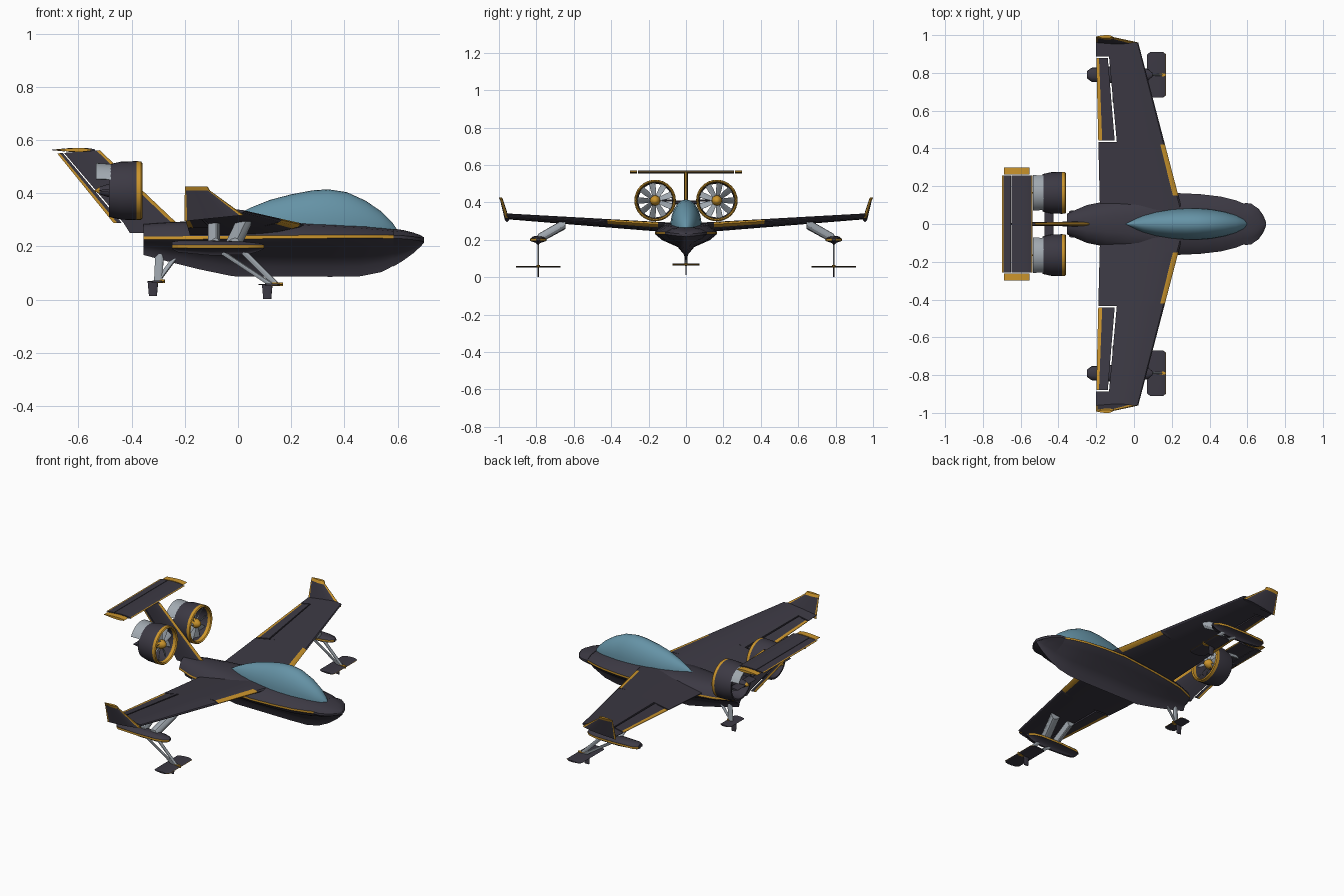
import bpy, bmesh, math
from mathutils import Vector

cube = bpy.data.objects.get("Cube")
if cube:
    bpy.data.objects.remove(cube, do_unlink=True)


def material(name, rgb):
    mat = bpy.data.materials.new(name)
    mat.use_nodes = True
    mat.diffuse_color = (*rgb, 1)
    mat.node_tree.nodes["Principled BSDF"].inputs["Base Color"].default_value = (*rgb, 1)
    return mat


DARK = material("dark charcoal", (0.045, 0.041, 0.057))
GOLD = material("gold trim", (0.6, 0.3, 0.025))
GREY = material("light grey", (0.36, 0.4, 0.44))
GLASS = material("blue canopy", (0.13, 0.29, 0.38))


def loft(name, rings, mats, rule=None, mirror=False, closed=False, wrap=True):
    """Skin rings of points; rule(section, segment) gives the material slot."""
    bm = bmesh.new()
    rows = [[bm.verts.new(p) for p in ring] for ring in rings]
    count = len(rows[0])
    pairs = len(rows) if closed else len(rows) - 1
    for i in range(pairs):
        a, b = rows[i], rows[(i + 1) % len(rows)]
        for j in range(count if wrap else count - 1):
            k = (j + 1) % count
            face = bm.faces.new((a[j], a[k], b[k], b[j]))
            face.material_index = rule(i, j) if rule else 0
    if not closed:
        bm.faces.new(rows[0])
        bm.faces.new(rows[-1])
    bmesh.ops.remove_doubles(bm, verts=bm.verts, dist=0.00005)
    bmesh.ops.recalc_face_normals(bm, faces=bm.faces)
    mesh = bpy.data.meshes.new(name)
    bm.to_mesh(mesh)
    bm.free()
    for mat in mats:
        mesh.materials.append(mat)
    ob = bpy.data.objects.new(name, mesh)
    bpy.context.collection.objects.link(ob)
    if mirror:
        ob.modifiers.new("Mirror", "MIRROR").use_axis = (False, True, False)
    bpy.ops.object.select_all(action="DESELECT")
    ob.select_set(True)
    bpy.context.view_layer.objects.active = ob
    bpy.ops.object.shade_smooth_by_angle(angle=math.radians(32))
    return ob


def blade(name, stations, u0=0, u1=1, front=0, back=1, mat=DARK, mirror=False):
    """Aerofoil panel through (leading point, trailing point, thickness vector)."""
    cuts = {u0, u1} | {u for u in (0.02, front, 0.2, 0.35, 0.6, back) if u0 < u < u1}
    us = sorted(cuts)
    order = [(u, 1) for u in us] + [(u, -1) for u in reversed(us)]
    rings = []
    for le, te, thick in stations:
        le, te, thick = Vector(le), Vector(te), Vector(thick)
        rings.append([le.lerp(te, u) + thick * s * (2.6 * math.sqrt(u) * (1 - u) + 0.1 * u)
                      for u, s in order])

    def rule(i, j):
        u = (order[j][0] + order[(j + 1) % len(order)][0]) / 2
        return int(u < front or u > back)
    return loft(name, rings, [mat, GOLD], rule, mirror)


def hull(name, stations, y=0, mirror=False, stripe=True):
    """Flared V hull through (x, half width, chine z, top z, keel z)."""
    rings = []
    for x, w, zc, zt, zk in stations:
        up, down = zt - zc, zk - zc
        half = [(0, zt), (0.35 * w, zc + up * 0.97), (0.7 * w, zc + up * 0.75),
                (0.95 * w, zc + up * 0.25), (w, zc + 0.006), (w, zc - 0.006),
                (0.78 * w, zc + down * 0.25), (0.27 * w, zc + down * 0.5),
                (0.08 * w, zc + down * 0.75), (0, zk)]
        ring = half + [(-a, z) for a, z in half[-2:0:-1]]
        rings.append([(x, y + a, z) for a, z in ring])
    return loft(name, rings, [DARK, GOLD], lambda i, j: int(stripe and j in (4, 13)), mirror)


def lathe(name, profile, centre, mats, rule=None, start=0, sweep=360, steps=32, closed=False):
    """Turn an (x, radius) profile about an axis along x."""
    rings = []
    full = sweep == 360
    for i in range(steps if full else steps + 1):
        a = math.radians(start + sweep * i / steps)
        rings.append([(x, centre[0] + r * math.cos(a), centre[1] + r * math.sin(a))
                      for x, r in profile])
    return loft(name, rings, mats, rule, True, closed=full, wrap=closed)


# Fuselage and nose
hull("fuselage", [(-0.355, 0.055, 0.232, 0.285, 0.168), (-0.25, 0.1, 0.232, 0.292, 0.14),
                  (-0.15, 0.12, 0.233, 0.295, 0.115), (-0.02, 0.14, 0.234, 0.297, 0.088),
                  (0.2, 0.165, 0.236, 0.295, 0.087), (0.35, 0.158, 0.237, 0.288, 0.086),
                  (0.46, 0.145, 0.237, 0.28, 0.088), (0.54, 0.125, 0.237, 0.27, 0.104),
                  (0.6, 0.1, 0.236, 0.262, 0.135)])
hull("nose_cap", [(0.585, 0.112, 0.236, 0.267, 0.125), (0.62, 0.108, 0.235, 0.262, 0.146),
                  (0.66, 0.08, 0.231, 0.252, 0.175), (0.685, 0.045, 0.227, 0.243, 0.198),
                  (0.7, 0.008, 0.224, 0.234, 0.214)], stripe=False)

# Canopy
rings = []
for x, w, z in [(-0.045, 0.004, 0.296), (0, 0.026, 0.322), (0.05, 0.046, 0.347),
                (0.12, 0.064, 0.375), (0.2, 0.077, 0.396), (0.28, 0.083, 0.411),
                (0.34, 0.083, 0.415), (0.41, 0.077, 0.404), (0.48, 0.064, 0.372),
                (0.54, 0.046, 0.331), (0.58, 0.026, 0.291), (0.602, 0.006, 0.258)]:
    base = 0.275 if x < 0.5 else 0.275 - (x - 0.5) * 0.25
    arc = [math.pi * k / 16 for k in range(17)]
    rings.append([(x, w * math.cos(a), base + (z - base) * math.sin(a)) for a in arc])
loft("canopy", rings, [GLASS])


# Wings with separate ailerons
def wing_station(y):
    t = (y - 0.15) / 0.82
    le, te, z = 0.235 - 0.215 * t, -0.182 - 0.02 * t, 0.266 + 0.058 * t
    tilt = (le - te) * 0.04
    return (le, y, z + tilt), (te, y, z - tilt), (0, 0, 0.021 - 0.008 * t)


for name, y0, y1, u1, front in [("wing_root", 0.05, 0.15, 1, 0), ("wing_inner", 0.15, 0.42, 1, 0.07),
                                ("wing_joint", 0.42, 0.435, 1, 0), ("wing_middle", 0.435, 0.887, 0.72, 0),
                                ("wing_outer", 0.887, 0.96, 1, 0)]:
    blade(name, [wing_station(y0), wing_station(y1)], u1=u1, front=front, mirror=True)
blade("aileron", [wing_station(0.443), wing_station(0.88)], u0=0.75, back=0.94, mirror=True)

# Winglets with gold edges and caps
tip_thick = (0, 0.008, 0)
top = ((-0.105, 0.985, 0.41), (-0.2, 0.985, 0.41), tip_thick)
blade("winglet", [((0.022, 0.957, 0.318), (-0.202, 0.957, 0.295), (0, 0.012, 0)), top],
      front=0.07, back=0.95, mirror=True)
blade("winglet_cap", [top, ((-0.115, 0.992, 0.426), (-0.2, 0.992, 0.426), tip_thick)],
      mat=GOLD, mirror=True)

# Fin and rudder
fin = [((-0.23, 0, 0.25), (-0.44, 0, 0.25), (0, 0.012, 0)),
       ((-0.23, 0, 0.288), (-0.468, 0, 0.288), (0, 0.012, 0)),
       ((-0.52, 0, 0.562), (-0.68, 0, 0.55), (0, 0.01, 0))]
blade("fin", fin, u1=0.84, front=0.08)
blade("rudder", fin[1:], u0=0.87, back=0.94)

# Tailplane, elevators and gold tips
tail = [((-0.537, y, 0.563), (-0.7, y, 0.563), (0, 0, 0.008)) for y in (0, 0.256)]
blade("tailplane", tail, u1=0.68, front=0.03, mirror=True)
blade("elevator", tail, u0=0.7, back=0.95, mirror=True)
blade("tailplane_tip", [((-0.552, y, 0.563), (-0.688, y, 0.563), (0, 0, 0.007))
                        for y in (0.263, 0.3)], mat=GOLD, mirror=True)

# Ducted fans
HUB = (0.165, 0.41)
lathe("fan_duct", [(-0.382, 0.111), (-0.365, 0.11), (-0.36, 0.104), (-0.366, 0.098), (-0.385, 0.096),
                   (-0.485, 0.09), (-0.485, 0.099), (-0.44, 0.109)], HUB, [DARK, GOLD],
      lambda i, j: int(j < 4), closed=True)
lathe("fan_hub", [(-0.365, 0), (-0.372, 0.014), (-0.39, 0.026), (-0.41, 0.028), (-0.49, 0.024),
                  (-0.52, 0.014), (-0.542, 0)], HUB, [DARK, GOLD],
      lambda i, j: int(j < 3 or j > 4), steps=20)
lathe("exhaust_shroud", [(-0.475, 0.1), (-0.535, 0.104), (-0.535, 0.098), (-0.475, 0.094)], HUB,
      [GREY], start=25, sweep=130, steps=16, closed=True)
for k in range(9):
    a = math.tau * k / 9
    out = Vector((0, math.cos(a), math.sin(a)))
    side = Vector((0, -math.sin(a), math.cos(a)))
    mid = Vector((-0.405, *HUB))
    stations = []
    for r, chord in ((0.022, 0.01), (0.06, 0.015), (0.094, 0.016)):
        sweep = side * chord + Vector((0.012, 0, 0))
        stations.append((mid + out * r + sweep, mid + out * r - sweep, (0.002, 0, 0)))
    blade("fan_blade", stations, mat=GREY, mirror=True)
blade("fan_pylon", [((-0.425, y, 0.4), (-0.475, y, 0.4), (0, 0, 0.01)) for y in (0, 0.075)], mirror=True)
blade("exhaust_vane", [((-0.465, y, 0.41), (-0.525, y, 0.41), (0, 0, 0.006)) for y in (0.075, 0.255)],
      mirror=True)

# Wing floats
Y = 0.79
hull("wing_float", [(-0.248, 0.02, 0.2, 0.218, 0.19), (-0.225, 0.037, 0.2, 0.222, 0.178),
                    (-0.1, 0.045, 0.2, 0.222, 0.166), (0.03, 0.042, 0.2, 0.218, 0.168),
                    (0.075, 0.03, 0.2, 0.213, 0.18), (0.098, 0.01, 0.2, 0.209, 0.192)], Y, True)


def strut(name, a, b, width, thick, mirror=True):
    half = Vector((width / 2, 0, 0))
    blade(name, [(Vector(p) + half, Vector(p) - half, thick) for p in (a, b)], mat=GREY, mirror=mirror)


strut("float_strut_front", (0.02, 0.645, 0.288), (-0.02, Y, 0.205), 0.06, (0, 0, 0.026))
strut("float_strut_rear", (-0.09, 0.645, 0.284), (-0.09, Y, 0.205), 0.045, (0, 0, 0.026))


# Hydrofoils with a keel fin below and gold fittings
def hydrofoil(name, x, y, z, span, chord, mirror):
    blade(name + "_foil", [((x + chord * f, y + span * s, z), (x - chord * f, y + span * s, z), (0, 0, 0.004))
                           for s, f in ((-1, 0.35), (-0.9, 0.5), (0.9, 0.5), (1, 0.35))],
          front=0.02, mirror=mirror)
    blade(name + "_fin", [((x + 0.01, y, z), (x - 0.03, y, z), (0, 0.004, 0)),
                          ((x + 0.005, y, z - 0.055), (x - 0.025, y, z - 0.055), (0, 0.003, 0))],
          mirror=mirror)
    blade(name + "_fitting", [((x + chord / 2, y, z + h), (x, y, z + h), (0, 0.008, 0))
                              for h in (-0.006, 0.008)], mat=GOLD, mirror=mirror)


hydrofoil("wing", 0.12, Y, 0.057, 0.12, 0.1, True)
strut("wing_foil_leg_front", (0.02, Y, 0.18), (0.14, Y, 0.06), 0.03, (0, 0.005, 0))
strut("wing_foil_leg_rear", (-0.06, Y, 0.178), (0.12, Y, 0.06), 0.03, (0, 0.005, 0))
hydrofoil("tail", -0.31, 0, 0.068, 0.072, 0.07, False)
strut("tail_foil_leg", (-0.295, 0, 0.175), (-0.3, 0, 0.065), 0.032, (0, 0.007, 0), False)
strut("tail_foil_brace", (-0.235, 0, 0.16), (-0.295, 0, 0.08), 0.022, (0, 0.006, 0), False)
